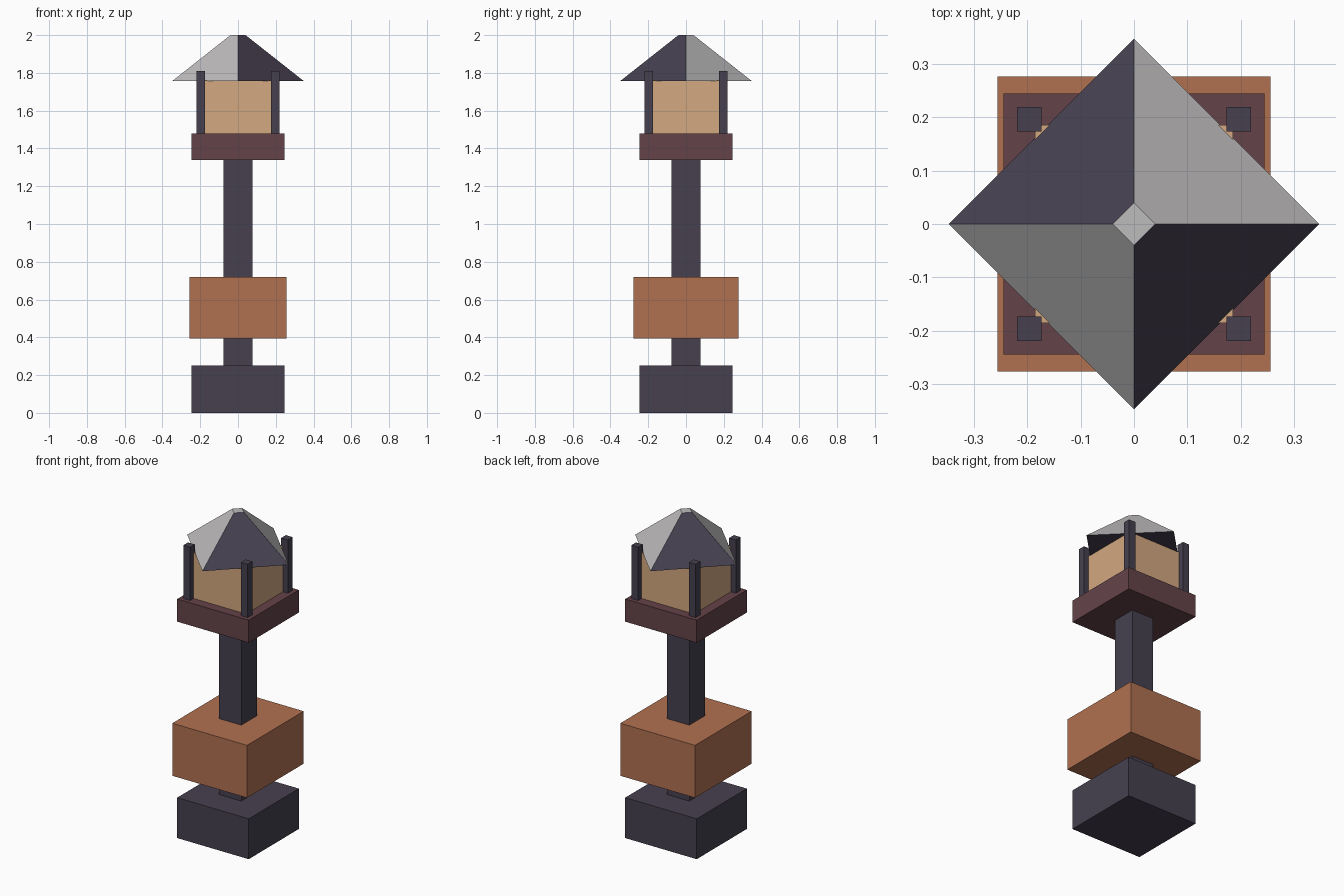
import bpy
import math

default = bpy.data.objects.get("Cube")
if default:
    bpy.data.objects.remove(default, do_unlink=True)


def material(name, hex_colour):
    """Flat material from an sRGB hex string, stored as linear values."""
    channels = [int(hex_colour[i:i + 2], 16) / 255 for i in (0, 2, 4)]
    linear = [((c + 0.055) / 1.055) ** 2.4 for c in channels]
    mat = bpy.data.materials.new(name)
    mat.use_nodes = True
    mat.diffuse_color = (*linear, 1)
    bsdf = next(n for n in mat.node_tree.nodes if n.type == 'BSDF_PRINCIPLED')
    bsdf.inputs["Base Color"].default_value = (*linear, 1)
    return mat


dark = material("dark_slate", "46404F")
orange = material("terracotta", "B07151")
maroon = material("maroon", "644349")
tan = material("warm_tan", "D3A880")
light = material("light_grey", "BEBCBC")


def box(name, half_x, half_y, bottom, top, mat, x=0, y=0):
    bpy.ops.mesh.primitive_cube_add(size=2, location=(x, y, (bottom + top) / 2))
    obj = bpy.context.object
    obj.name = name
    obj.scale = (half_x, half_y, (top - bottom) / 2)
    bpy.ops.object.transform_apply(location=False, rotation=False, scale=True)
    obj.data.materials.append(mat)
    return obj


# Stacked body
box("base_block", 0.245, 0.245, 0, 0.25, dark)
box("column", 0.076, 0.076, 0.25, 1.34, dark)
box("middle_block", 0.256, 0.277, 0.395, 0.72, orange)
box("platform", 0.245, 0.245, 1.34, 1.48, maroon)
box("lantern_room", 0.186, 0.186, 1.48, 1.76, tan)

# Corner posts
for side, sx in (("left", 1), ("right", -1)):
    for end, sy in (("front", -1), ("back", 1)):
        box(f"{end}_{side}_post", 0.023, 0.023, 1.48, 1.81, dark,
            sx * 0.197, sy * 0.197)

# Four-sided roof with its corners on the axes
bpy.ops.mesh.primitive_cone_add(vertices=4, radius1=0.348, radius2=0.04,
                                depth=0.243, location=(0, 0, 1.8785))
roof = bpy.context.object
roof.name = "roof"
roof.data.materials.append(dark)
roof.data.materials.append(light)

# Alternating roof panels, light cap, dark underside
for face in roof.data.polygons:
    n = face.normal
    face.material_index = int(n.z > 0.9 or (n.z > -0.5 and n.x * n.y > 0.01))
